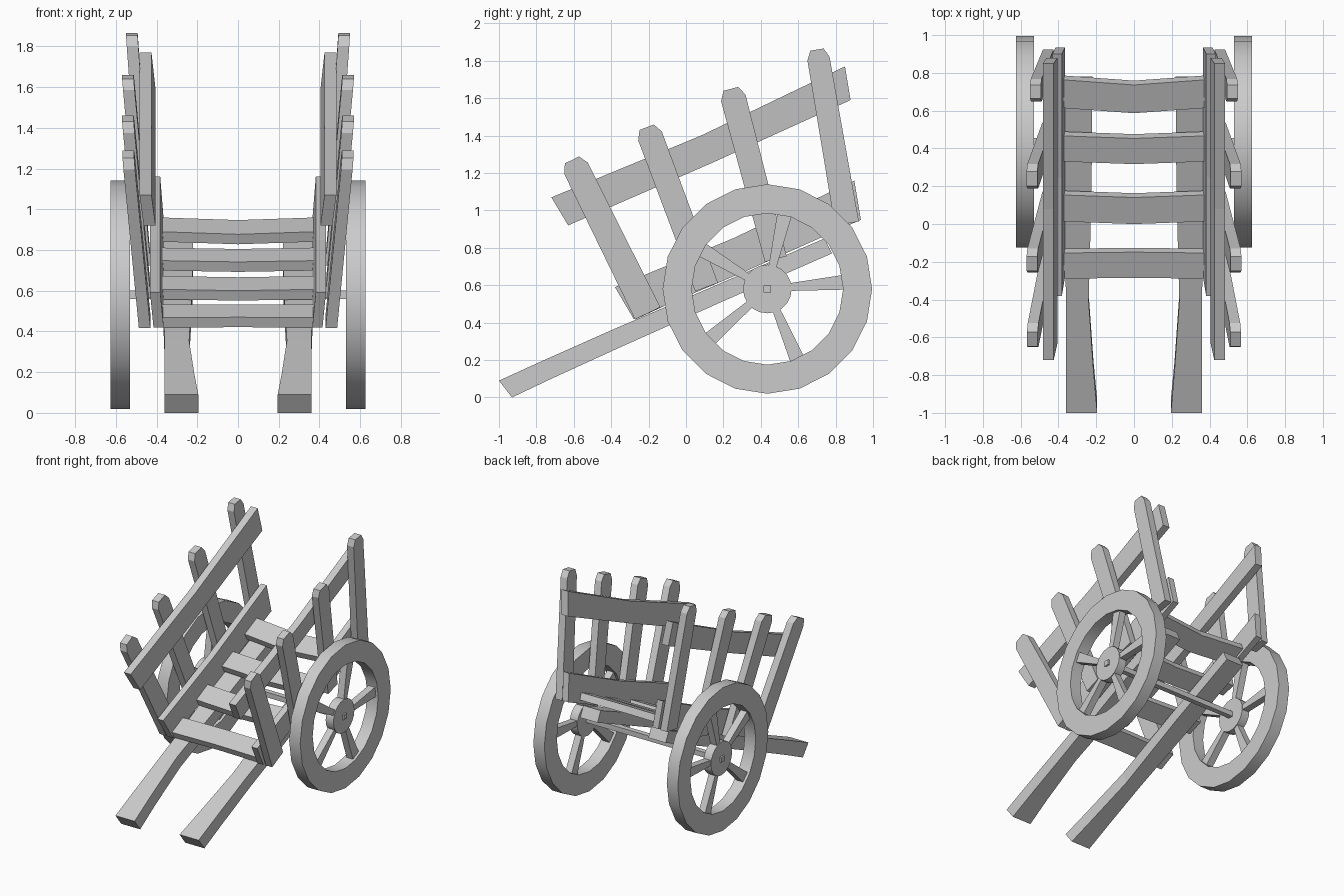
import bpy, bmesh, math
from mathutils import Vector

if "Cube" in bpy.data.objects:
    bpy.data.objects.remove(bpy.data.objects["Cube"])


def loft(name, sections, closed=False, mirror=True, smooth=False):
    """Skin a chain of 4-point cross-sections."""
    bm = bmesh.new()
    rows = [[bm.verts.new(p) for p in s] for s in sections]
    pairs = list(zip(rows, rows[1:]))
    if closed:
        pairs.append((rows[-1], rows[0]))
    else:
        bm.faces.new(rows[0])
        bm.faces.new(rows[-1])
    for a, b in pairs:
        for i in range(4):
            j = (i + 1) % 4
            bm.faces.new((a[i], a[j], b[j], b[i]))
    bmesh.ops.recalc_face_normals(bm, faces=bm.faces)
    return finish(name, bm, mirror, smooth)


def finish(name, bm, mirror=True, smooth=False):
    me = bpy.data.meshes.new(name)
    bm.to_mesh(me)
    bm.free()
    ob = bpy.data.objects.new(name, me)
    bpy.context.collection.objects.link(ob)
    if mirror:
        m = ob.modifiers.new("Mirror", 'MIRROR')
        m.use_mirror_merge = False
        m.use_clip = False
    if smooth:
        bpy.ops.object.select_all(action='DESELECT')
        ob.select_set(True)
        bpy.context.view_layer.objects.active = ob
        bpy.ops.object.shade_smooth_by_angle(angle=math.radians(30))
    return ob


# Side rails: stations of (top y, top z), (bottom y, bottom z)
def rail(name, stations, x_bottom, x_top, thick):
    loft(name, [[(x_bottom, b[0], b[1]), (x_bottom + thick, b[0], b[1]),
                 (x_top + thick, t[0], t[1]), (x_top, t[0], t[1])]
                for t, b in stations])


rail("lower_side_rail", [((-0.38, 0.59), (-0.28, 0.42)),
                         ((0.25, 0.85), (0.33, 0.68)),
                         ((0.90, 1.16), (0.935, 0.95))], 0.365, 0.382, 0.05)
rail("upper_side_rail", [((-0.72, 1.07), (-0.63, 0.92)),
                         ((0.08, 1.40), (0.13, 1.25)),
                         ((0.85, 1.77), (0.88, 1.59))], 0.405, 0.425, 0.058)


# Leaning posts with chamfered tops: bottom (y, z), top (y, z), widths, x values
def post(name, bottom, top, w0, w1, x0, x1, thick=0.057):
    d = (Vector(top) - Vector(bottom)).normalized()
    side = Vector((d.y, -d.x))
    length = (Vector(top) - Vector(bottom)).length
    secs = []
    for f, w in ((0, w0), (1 - 0.05 / length, w1), (1, w1 * 0.6)):
        c = Vector(bottom).lerp(Vector(top), f)
        x = x0 + (x1 - x0) * f
        a, b = c - side * w / 2, c + side * w / 2
        secs.append([(x, a.x, a.y), (x + thick, a.x, a.y),
                     (x + thick, b.x, b.y), (x, b.x, b.y)])
    loft(name, secs)


post("side_post_1", (-0.205, 0.45), (-0.61, 1.27), 0.15, 0.14, 0.43, 0.51)
post("side_post_2", (0.11, 0.59), (-0.21, 1.445), 0.13, 0.135, 0.428, 0.512)
post("side_post_3", (0.48, 0.74), (0.24, 1.65), 0.12, 0.135, 0.428, 0.512)
post("side_post_4", (0.86, 0.93), (0.70, 1.86), 0.13, 0.12, 0.425, 0.493)

# Pull shafts running under the bed
loft("shaft", [[(xi, y0, z0), (xo, y0, z0), (xo, y1, z1), (xi, y1, z1)]
               for xi, xo, y0, z0, y1, z1 in (
                   (0.195, 0.36, -0.93, 0.0, -1.0, 0.09),
                   (0.215, 0.36, -0.72, 0.10, -0.77, 0.195),
                   (0.24, 0.36, -0.37, 0.26, -0.41, 0.355),
                   (0.225, 0.37, 0.20, 0.515, 0.16, 0.60),
                   (0.22, 0.37, 0.78, 0.77, 0.74, 0.85))])

# Floor slats, slightly warped along their back and front edges
u = Vector((0, math.cos(0.437), math.sin(0.437)))
v = Vector((0, -u.z, u.y))
for n, (y, z, bow, w) in enumerate(((-0.21, 0.475, 0.005, 0.15),
                                    (0.095, 0.615, -0.015, 0.155),
                                    (0.41, 0.755, -0.015, 0.15),
                                    (0.70, 0.90, -0.03, 0.165))):
    secs = []
    for x, s in ((-0.375, 0), (0, 1), (0.375, 0)):
        c = Vector((x, y, z)) + u * (bow * s)
        secs.append([c + u * (i * w / 2) + v * (j * 0.027)
                     for i, j in ((-1, -1), (1, -1), (1, 1), (-1, 1))])
    loft(f"floor_slat_{n + 1}", secs, mirror=False)

# Wheels: rim, hub and five flared spokes
CY, CZ, SIDES = 0.435, 0.58, 20


def wheel_point(x, r, a, off=0.0):
    return (x, CY + r * math.cos(a) - off * math.sin(a),
            CZ + r * math.sin(a) + off * math.cos(a))


loft("wheel_rim", [[wheel_point(x, r, 2 * math.pi * i / SIDES)
                    for x, r in ((0.53, 0.405), (0.53, 0.56), (0.625, 0.56), (0.625, 0.405))]
                   for i in range(SIDES)], closed=True, smooth=True)

bm = bmesh.new()
loops = [[bm.verts.new(wheel_point(x, 0.13, 2 * math.pi * i / SIDES)) for i in range(SIDES)]
         for x in (0.545, 0.612)]
for lp in loops:
    bm.faces.new(lp)
for i in range(SIDES):
    j = (i + 1) % SIDES
    bm.faces.new((loops[0][i], loops[0][j], loops[1][j], loops[1][i]))
bmesh.ops.recalc_face_normals(bm, faces=bm.faces)
finish("wheel_hub", bm, smooth=True)

for n in range(5):
    a = math.radians(5 + 72 * n)
    loft(f"wheel_spoke_{n + 1}", [[wheel_point(x, r, a, o) for x, o in
                                   ((0.55, -h), (0.605, -h), (0.605, h), (0.55, h))]
                                  for r, h in ((0.11, 0.02), (0.42, 0.04))])

# Axle
loft("axle", [[(x, CY + i * 0.02, CZ + j * 0.02) for i, j in ((-1, -1), (1, -1), (1, 1), (-1, 1))]
              for x in (-0.625, 0.625)], mirror=False)
